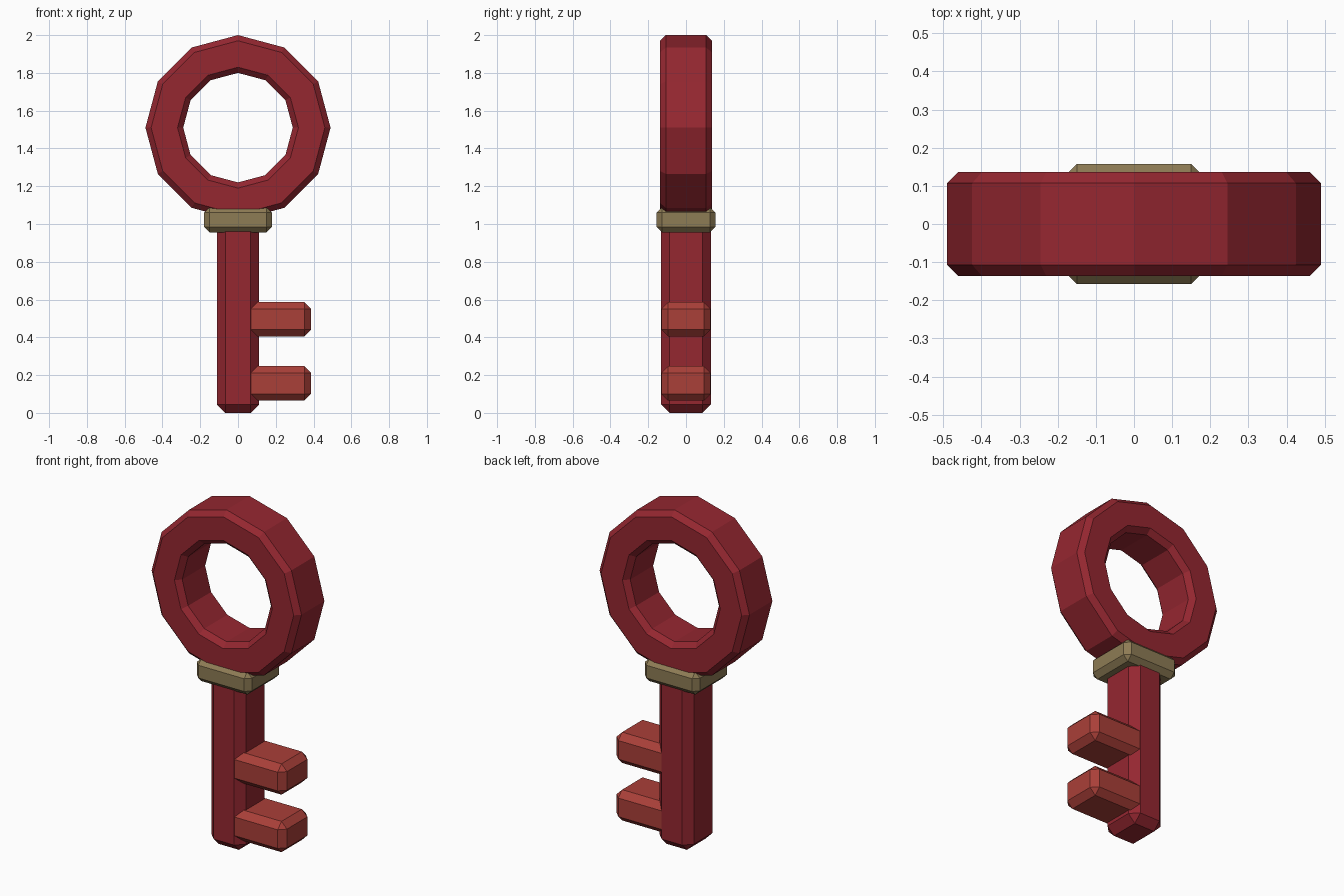
import bpy, bmesh, math

if "Cube" in bpy.data.objects:
    bpy.data.objects.remove(bpy.data.objects["Cube"])


def material(name, color):
    mat = bpy.data.materials.new(name)
    mat.diffuse_color = (*color, 1)
    mat.use_nodes = True
    mat.node_tree.nodes["Principled BSDF"].inputs["Base Color"].default_value = mat.diffuse_color
    return mat


def add_object(name, bm, mat):
    bmesh.ops.recalc_face_normals(bm, faces=bm.faces)
    mesh = bpy.data.meshes.new(name)
    bm.to_mesh(mesh)
    bm.free()
    mesh.materials.append(mat)
    obj = bpy.data.objects.new(name, mesh)
    bpy.context.collection.objects.link(obj)
    return obj


def chamfered_box(name, lo, hi, chamfer, mat):
    bm = bmesh.new()
    bmesh.ops.create_cube(bm, size=1)
    for v in bm.verts:
        v.co = [(a + b) / 2 + c * (b - a) for a, b, c in zip(lo, hi, v.co)]
    bmesh.ops.bevel(bm, geom=bm.edges[:], offset=chamfer, segments=1,
                    profile=0.5, affect='EDGES')
    return add_object(name, bm, mat)


def ring(name, center_z, profile, sides, mat):
    # sweep a closed (radius, y) profile around the y axis
    bm = bmesh.new()
    loops = []
    for i in range(sides):
        a = 2 * math.pi * i / sides
        loops.append([bm.verts.new((r * math.cos(a), y, center_z + r * math.sin(a)))
                      for r, y in profile])
    n = len(profile)
    for i in range(sides):
        p, q = loops[i], loops[(i + 1) % sides]
        for j in range(n):
            k = (j + 1) % n
            bm.faces.new((p[j], p[k], q[k], q[j]))
    return add_object(name, bm, mat)


red = material("dark_red", (0.30, 0.02, 0.03))
light_red = material("light_red", (0.40, 0.05, 0.04))
brass = material("brass", (0.27, 0.20, 0.09))

# Handle ring with chamfered rims
W, C = 0.137, 0.03
ring("handle_ring", 1.51,
     [(0.49, -W + C), (0.49, W - C), (0.46, W), (0.32, W),
      (0.29, W - C), (0.29, -W + C), (0.32, -W), (0.46, -W)], 12, red)

# Shaft and collar
chamfered_box("shaft", (-0.112, -0.132, 0), (0.112, 0.132, 1.05), 0.045, red)
chamfered_box("collar", (-0.18, -0.157, 0.955), (0.18, 0.157, 1.09), 0.03, brass)

# Teeth
for name, z in (("lower_tooth", 0.065), ("upper_tooth", 0.405)):
    chamfered_box(name, (0.03, -0.131, z), (0.387, 0.131, z + 0.182), 0.036, light_red)
